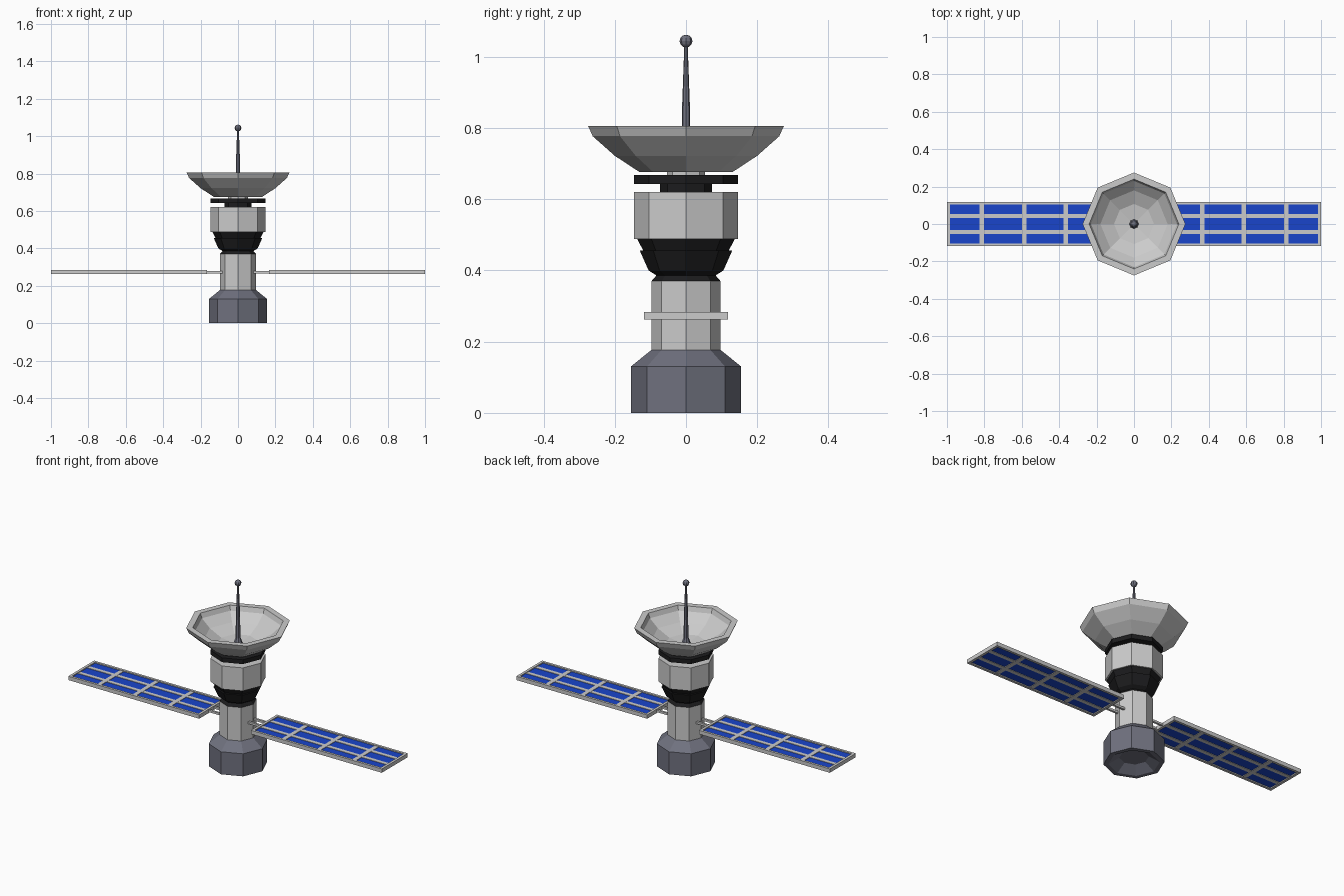
import bpy, bmesh, math
from mathutils import Matrix, Vector

if "Cube" in bpy.data.objects:
    bpy.data.objects.remove(bpy.data.objects["Cube"])


def material(name, rgb):
    m = bpy.data.materials.new(name)
    m.diffuse_color = (*rgb, 1)
    m.use_nodes = True
    m.node_tree.nodes["Principled BSDF"].inputs["Base Color"].default_value = m.diffuse_color
    return m


SLATE = material("slate", (0.16, 0.165, 0.21))
BLACK = material("black", (0.012, 0.012, 0.013))
BLUE = material("cell_blue", (0.01, 0.06, 0.6))


def finish(name, bm, mat=None):
    bmesh.ops.recalc_face_normals(bm, faces=bm.faces)
    me = bpy.data.meshes.new(name)
    bm.to_mesh(me)
    bm.free()
    ob = bpy.data.objects.new(name, me)
    bpy.context.collection.objects.link(ob)
    if mat:
        me.materials.append(mat)
    return ob


def lathe(name, profile, mat=None, sides=8):
    """Faceted solid of revolution from (radius, z) points, ends capped."""
    bm = bmesh.new()
    rings = []
    for r, z in profile:
        n = sides if r > 0 else 1
        rings.append([bm.verts.new((r * math.cos(math.tau * i / sides),
                                    r * math.sin(math.tau * i / sides), z)) for i in range(n)])
    for a, b in zip(rings, rings[1:]):
        for i in range(sides):
            j = (i + 1) % sides
            quad = [a[i % len(a)], a[j % len(a)], b[j % len(b)], b[i % len(b)]]
            bm.faces.new(list(dict.fromkeys(quad)))
    for ring in (rings[0], rings[-1]):
        if len(ring) > 1:
            bm.faces.new(ring)
    return finish(name, bm, mat)


def boxes(name, spans, mat=None):
    """One object from boxes given as (x0, x1, y0, y1, z0, z1)."""
    bm = bmesh.new()
    for x0, x1, y0, y1, z0, z1 in spans:
        m = (Matrix.Translation(((x0 + x1) / 2, (y0 + y1) / 2, (z0 + z1) / 2))
             @ Matrix.Diagonal((x1 - x0, y1 - y0, z1 - z0, 1)))
        bmesh.ops.create_cube(bm, size=1, matrix=m)
    return finish(name, bm, mat)


# Base with a recessed underside
lathe("base_module", [(0, 0.035), (0.075, 0.035), (0.13, 0), (0.155, 0),
                      (0.155, 0.13), (0.097, 0.177), (0, 0.177)], SLATE)

# Central column and stacked body sections
lathe("lower_column", [(0.097, 0.177), (0.097, 0.37)])
lathe("black_collar", [(0.097, 0.37), (0.083, 0.386), (0.105, 0.4), (0.13, 0.456),
                       (0.12, 0.456), (0.137, 0.488)], BLACK)
lathe("upper_module", [(0.146, 0.488), (0.146, 0.621)])
lathe("neck", [(0.073, 0.621), (0.073, 0.643)], BLACK)
lathe("neck_disc", [(0.146, 0.643), (0.146, 0.668)], BLACK)
lathe("dish_mount", [(0.053, 0.668), (0.053, 0.68)])

# Dish shell: outside up to the rim, then down the inside
lathe("dish", [(0, 0.676), (0.13, 0.676), (0.2, 0.722), (0.262, 0.777), (0.275, 0.806),
               (0.24, 0.806), (0.23, 0.779), (0.18, 0.735), (0.107, 0.7), (0, 0.686)])

# Antenna mast and ball tip
lathe("antenna_mast", [(0.026, 0.684), (0.022, 0.705), (0.013, 0.73), (0.011, 0.86),
                       (0.006, 0.998), (0.005, 1.035)], SLATE)
bm = bmesh.new()
bmesh.ops.create_uvsphere(bm, u_segments=8, v_segments=6, radius=0.018,
                          matrix=Matrix.Translation((0, 0, 1.044)))
finish("antenna_tip", bm, SLATE)

# Solar wings: frame, dividers, cells and struts, built once per side
X0, X1, Y, Z0, Z1 = 0.165, 1.0, 0.118, 0.262, 0.284
for side, s in (("right", 1), ("left", -1)):
    def wing(part, spans, mat=None):
        flipped = [(*sorted((s * a, s * b)), *rest) for a, b, *rest in spans]
        boxes(f"{side}_{part}", flipped, mat)

    wing("panel_frame", [(X0, X0 + 0.015, -Y, Y, Z0, Z1), (X1 - 0.015, X1, -Y, Y, Z0, Z1),
                         (X0, X1, -Y, -Y + 0.014, Z0, Z1), (X0, X1, Y - 0.014, Y, Z0, Z1)])
    bars = [(x - 0.012, x + 0.012, -Y + 0.01, Y - 0.01, Z0 + 0.003, Z1 - 0.003)
            for x in (0.364, 0.588, 0.813)]
    bars += [(X0 + 0.01, X1 - 0.01, y - 0.011, y + 0.011, Z0 + 0.0035, Z1 - 0.0035)
             for y in (-0.042, 0.042)]
    wing("panel_dividers", bars)
    wing("solar_cells", [(X0 + 0.01, X1 - 0.01, -Y + 0.01, Y - 0.01, Z0 + 0.006, Z1 - 0.006)], BLUE)
    wing("panel_struts", [(0.06, X0 + 0.005, y - 0.006, y + 0.006, 0.267, 0.279)
                          for y in (-0.025, 0.025)])
